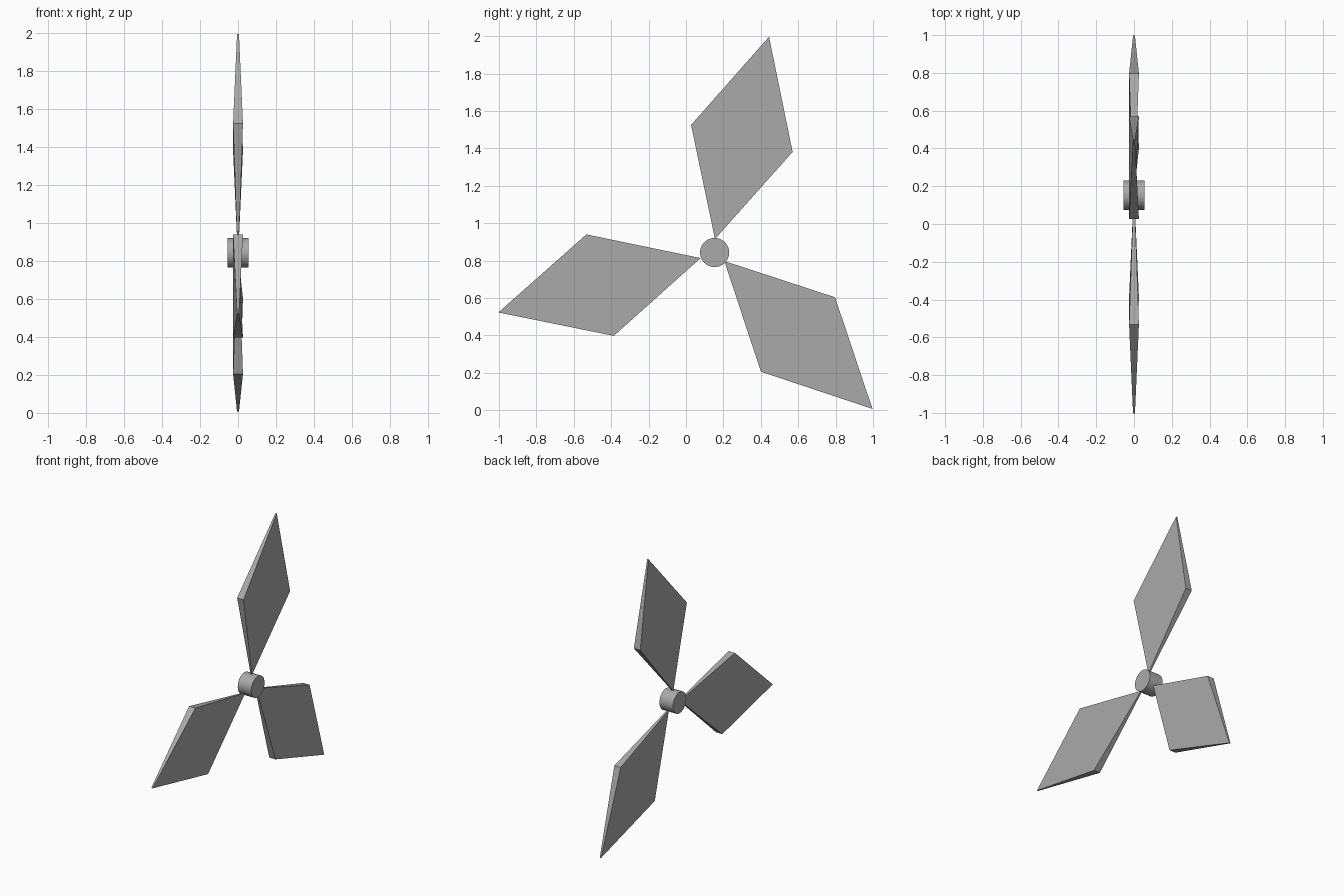
import bpy
import bmesh
from math import radians
from mathutils import Matrix, Vector

cube = bpy.data.objects.get("Cube")
if cube:
    bpy.data.objects.remove(cube, do_unlink=True)

# Single plain grey
grey = bpy.data.materials.new("grey")
grey.use_nodes = True
GREY = (0.4, 0.4, 0.4, 1)
grey.diffuse_color = GREY
grey.node_tree.nodes["Principled BSDF"].inputs["Base Color"].default_value = GREY

CENTRE = Vector((0, 0.146, 0.842))

# Blade outline as (y, z, half thickness): thick at the sides, thin at root and tip
OUTLINE = [
    (0.009, 0.073, 0.005),
    (0.424, 0.539, 0.026),
    (0.298, 1.155, 0.005),
    (-0.119, 0.683, 0.026),
]


def make_blade(name, angle):
    bm = bmesh.new()
    right = [bm.verts.new((t, y, z)) for y, z, t in OUTLINE]
    left = [bm.verts.new((-t, y, z)) for y, z, t in OUTLINE]
    bm.faces.new(right)
    bm.faces.new(left[::-1])
    for i in range(len(OUTLINE)):
        j = (i + 1) % len(OUTLINE)
        bm.faces.new((right[j], right[i], left[i], left[j]))
    bmesh.ops.recalc_face_normals(bm, faces=bm.faces)
    bm.transform(Matrix.Rotation(radians(angle), 4, "X"))
    mesh = bpy.data.meshes.new(name)
    bm.to_mesh(mesh)
    bm.free()
    mesh.materials.append(grey)
    blade = bpy.data.objects.new(name, mesh)
    blade.location = CENTRE
    bpy.context.collection.objects.link(blade)


# Three blades around the hub
for name, angle in (("upper_blade", 0), ("front_blade", 120), ("rear_blade", 240)):
    make_blade(name, angle)

# Hub, a short round boss lying along x
bpy.ops.mesh.primitive_cylinder_add(
    vertices=32, radius=0.078, depth=0.11,
    location=(0, 0.153, 0.843), rotation=(0, radians(90), 0))
hub = bpy.context.object
hub.name = "hub"
hub.data.materials.append(grey)
bpy.ops.object.shade_smooth_by_angle(angle=radians(30))
